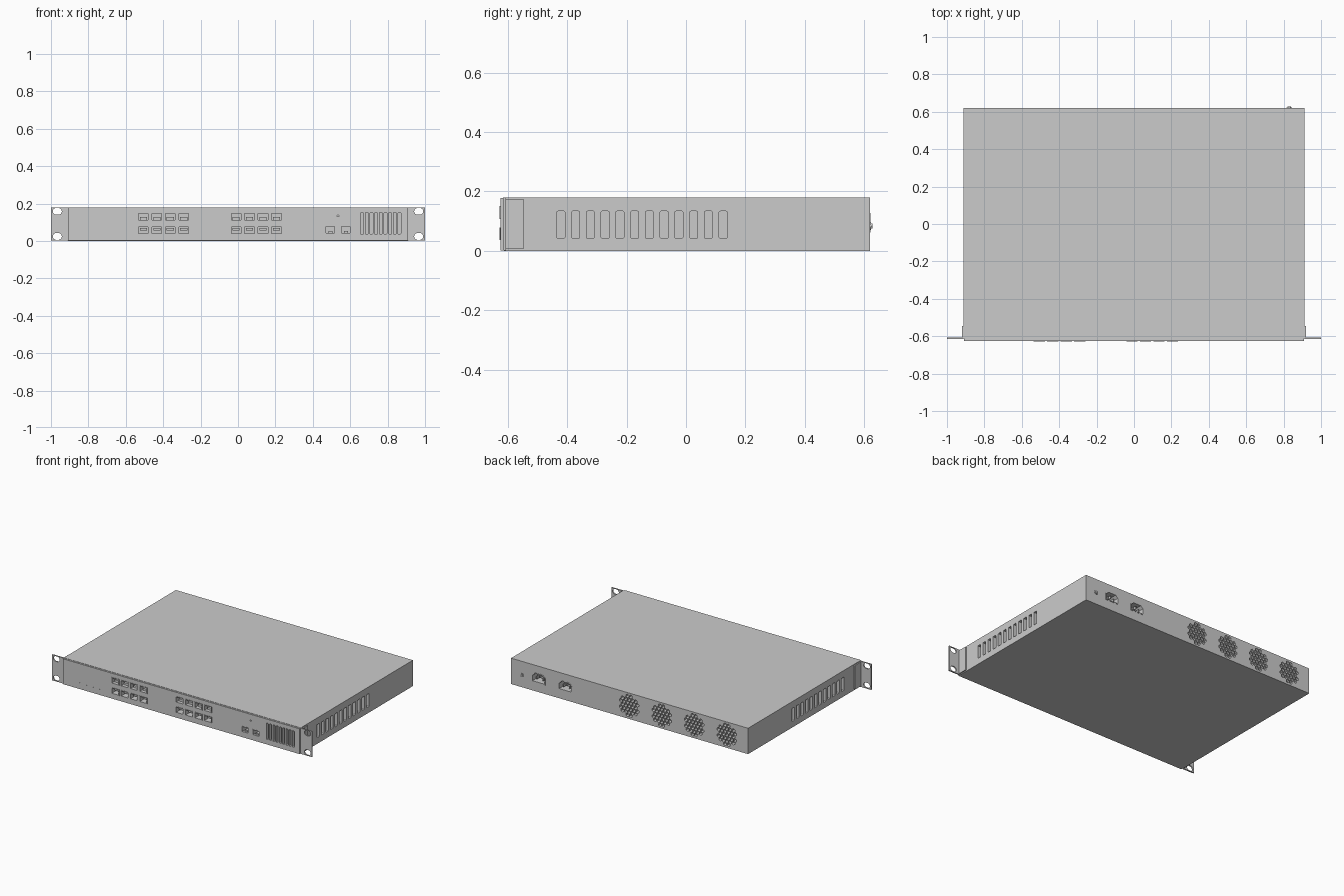
import bpy, bmesh, math

if "Cube" in bpy.data.objects:
    bpy.data.objects.remove(bpy.data.objects["Cube"])

FRONT, BACK = -0.625, 0.62


def finish(bm, name):
    bmesh.ops.recalc_face_normals(bm, faces=bm.faces)
    me = bpy.data.meshes.new(name)
    bm.to_mesh(me)
    bm.free()
    ob = bpy.data.objects.new(name, me)
    bpy.context.collection.objects.link(ob)
    return ob


def box(bm, x0, x1, y0, y1, z0, z1):
    prism(bm, [(x0, z0), (x1, z0), (x1, z1), (x0, z1)], y0, y1)


def prism(bm, pts, d0, d1, axis='Y'):
    """Extrude a 2D outline (u, z) along y, or along x when axis is X."""
    def place(u, z, d):
        return (u, d, z) if axis == 'Y' else (d, u, z)
    a = [bm.verts.new(place(u, z, d0)) for u, z in pts]
    b = [bm.verts.new(place(u, z, d1)) for u, z in pts]
    n = len(pts)
    bm.faces.new(a)
    bm.faces.new(b[::-1])
    for i in range(n):
        j = (i + 1) % n
        bm.faces.new((a[i], b[i], b[j], a[j]))


def tube(bm, outer, inner, y0, y1):
    """Frame between two outlines with the same number of points."""
    loops = [[bm.verts.new((u, y, z)) for u, z in pts]
             for pts, y in ((outer, y0), (outer, y1), (inner, y1), (inner, y0))]
    n = len(outer)
    for k in range(4):
        p, q = loops[k], loops[(k + 1) % 4]
        for i in range(n):
            j = (i + 1) % n
            bm.faces.new((p[i], p[j], q[j], q[i]))


def rect(cx, cz, w, h):
    return [(cx - w/2, cz - h/2), (cx + w/2, cz - h/2), (cx + w/2, cz + h/2), (cx - w/2, cz + h/2)]


def rounded(cx, cz, w, h, r, seg=4):
    pts = []
    for k, (sx, sz) in enumerate(((1, 1), (-1, 1), (-1, -1), (1, -1))):
        for i in range(seg + 1):
            a = math.pi/2 * (k + i/seg)
            pts.append((cx + sx*(w/2 - r) + r*math.cos(a), cz + sz*(h/2 - r) + r*math.sin(a)))
    return pts


def ngon(cx, cz, r, n, turn=0.0):
    return [(cx + r*math.cos(turn + math.tau*i/n), cz + r*math.sin(turn + math.tau*i/n))
            for i in range(n)]


def inlet(cx, cz, w, h, c):
    return [(cx - w/2, cz - h/2), (cx + w/2, cz - h/2), (cx + w/2, cz + h/2 - c),
            (cx + w/2 - c, cz + h/2), (cx - w/2 + c, cz + h/2), (cx - w/2, cz + h/2 - c)]


def carve(ob, cutter):
    m = ob.modifiers.new("openings", 'BOOLEAN')
    m.operation, m.solver, m.object = 'DIFFERENCE', 'EXACT', cutter
    dg = bpy.context.evaluated_depsgraph_get()
    me = bpy.data.meshes.new_from_object(ob.evaluated_get(dg))
    ob.modifiers.clear()
    ob.data = me


# shared layout
ports = [(x0 + 0.072*i, z, dz) for x0 in (-0.506, -0.010) for i in range(4)
         for z, dz in ((0.129, -0.009), (0.058, 0.004))]
uplinks = [(0.494, 0.059), (0.577, 0.059)]
sockets = [(0.70, 0.095), (0.495, 0.095)]
fans = [0.004, -0.247, -0.497, -0.748]

# chassis and front panel
bm = bmesh.new()
box(bm, -0.912, 0.912, -0.613, BACK, 0, 0.18)
chassis = finish(bm, "chassis")
bm = bmesh.new()
box(bm, -0.91, 0.91, FRONT, -0.612, 0.002, 0.178)
panel = finish(bm, "front_panel")

# front openings: ports, uplinks, vent slots, reset hole
bm = bmesh.new()
for x, z, _ in ports:
    prism(bm, rect(x, z, 0.06, 0.043), -0.64, -0.55)
for x, z in uplinks:
    prism(bm, rect(x, z, 0.052, 0.04), -0.64, -0.53)
for i in range(9):
    prism(bm, rounded(0.663 + 0.025*i, 0.094, 0.015, 0.114, 0.003), -0.64, -0.59)
prism(bm, ngon(0.535, 0.134, 0.005, 12), -0.64, -0.60)
front_cutter = finish(bm, "front_cutter")

# side slots, power inlets and hexagonal fan grilles
bm = bmesh.new()
for sx in (-1, 1):
    for i in range(12):
        prism(bm, rounded(-0.4215 + 0.0497*i, 0.088, 0.027, 0.091, 0.004),
              sx*0.885, sx*0.93, 'X')
for x, z in sockets:
    prism(bm, inlet(x, z, 0.104, 0.066, 0.02), 0.56, 0.64)
pitch = 0.0255
for fx in fans:
    for q in range(-3, 4):
        for r in range(-3, 4):
            u, v = pitch*(q + r/2), pitch*r*math.sqrt(3)/2
            if math.hypot(u, v) < pitch*2.8:
                prism(bm, ngon(fx + u, 0.09 + v, 0.0125, 6, math.pi/6), 0.595, 0.64)
rear_cutter = finish(bm, "rear_and_side_cutter")

carve(chassis, front_cutter)
carve(chassis, rear_cutter)
carve(panel, front_cutter)
for c in (front_cutter, rear_cutter):
    bpy.data.objects.remove(c)

# network port frames with contact tongues
bm = bmesh.new()
for x, z, dz in ports:
    tube(bm, rect(x, z, 0.06, 0.043), rect(x, z, 0.052, 0.035), -0.6275, -0.55)
finish(bm, "port_frames")
bm = bmesh.new()
for x, z, dz in ports:
    prism(bm, rect(x, z + dz, 0.038, 0.015), -0.605, -0.55)
finish(bm, "port_tongues")

# uplink cages
bm = bmesh.new()
for x, z in uplinks:
    tube(bm, rect(x, z, 0.052, 0.04), rect(x, z, 0.046, 0.034), -0.626, -0.53)
    prism(bm, rect(x, z - 0.012, 0.02, 0.01), -0.615, -0.53)
finish(bm, "uplink_cages")

# status lights
bm = bmesh.new()
for i in range(5):
    prism(bm, ngon(-0.83 + 0.05*i, 0.042, 0.004, 12), -0.6255, -0.615)
finish(bm, "status_lights")

# power inlets: collar, inner block and three pins
bm = bmesh.new()
for x, z in sockets:
    tube(bm, inlet(x, z, 0.104, 0.066, 0.02), inlet(x, z, 0.092, 0.054, 0.017), 0.56, 0.6215)
    for dx, dz in ((-0.024, -0.006), (0, 0.008), (0.024, -0.006)):
        prism(bm, rect(x + dx, z + dz, 0.007, 0.018), 0.56, 0.608)
finish(bm, "power_inlets")

# grounding screw
bm = bmesh.new()
prism(bm, ngon(0.83, 0.084, 0.014, 20), 0.615, 0.623)
prism(bm, ngon(0.83, 0.084, 0.010, 6), 0.6225, 0.628)
finish(bm, "ground_screw")

# rack ears: slotted plate plus side flange
for sx, side in ((-1, "left"), (1, "right")):
    bm = bmesh.new()
    prism(bm, rect(sx*0.956, 0.09, 0.088, 0.178), -0.616, -0.607)
    ear = finish(bm, side + "_rack_ear")
    bm = bmesh.new()
    for z in (0.158, 0.024):
        prism(bm, rounded(sx*0.966, z, 0.048, 0.036, 0.0178, 6), -0.63, -0.59)
    cutter = finish(bm, side + "_ear_cutter")
    carve(ear, cutter)
    bpy.data.objects.remove(cutter)
    bm = bmesh.new()
    prism(bm, rounded(-0.5805, 0.09, 0.071, 0.168, 0.005), sx*0.911, sx*0.92, 'X')
    finish(bm, side + "_ear_flange")
